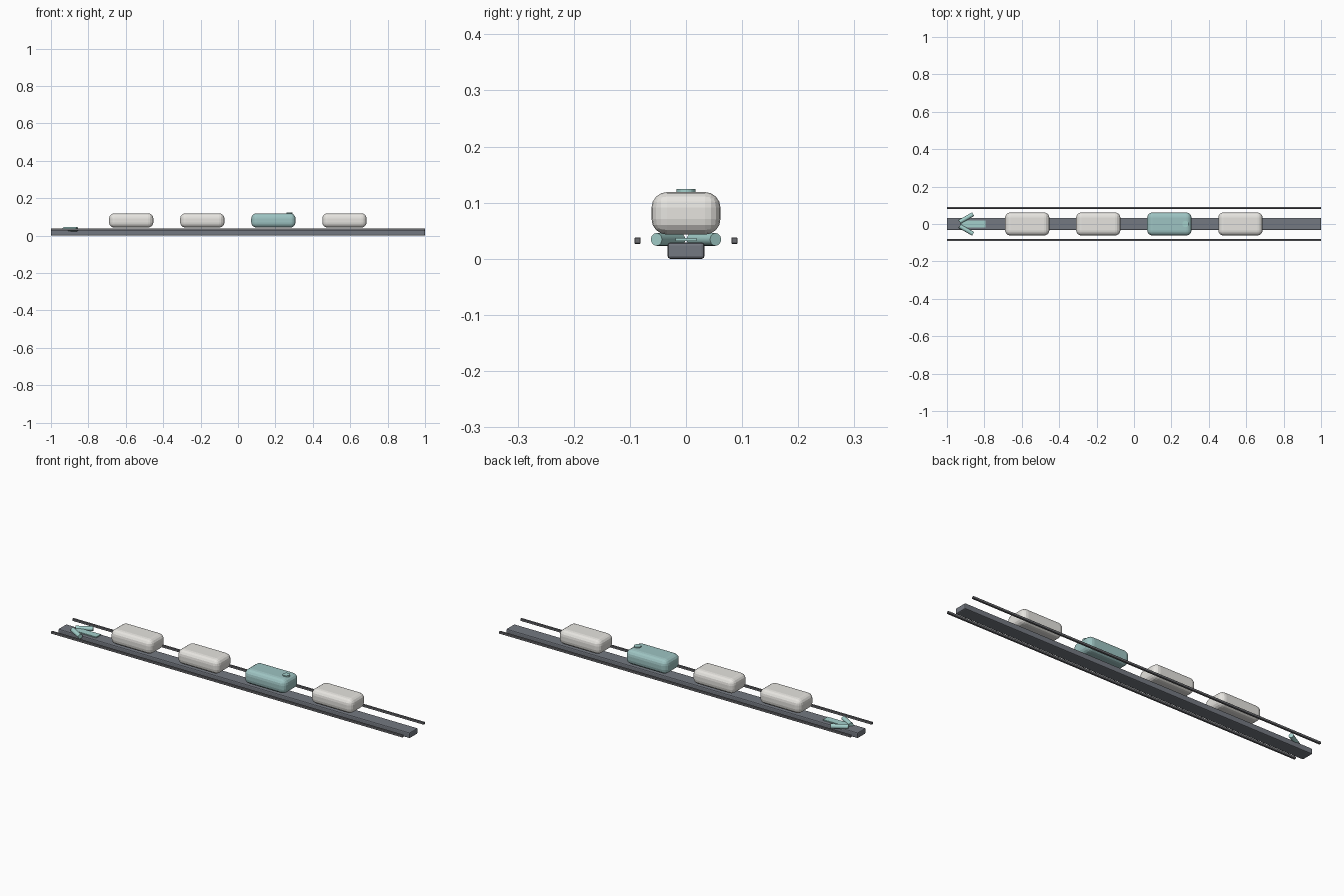
import bpy
import math

if "Cube" in bpy.data.objects:
    bpy.data.objects.remove(bpy.data.objects["Cube"])


def material(name, rgb):
    m = bpy.data.materials.new(name)
    m.diffuse_color = (*rgb, 1)
    m.use_nodes = True
    m.node_tree.nodes["Principled BSDF"].inputs["Base Color"].default_value = m.diffuse_color
    return m


BED = material("slate grey", (0.175, 0.19, 0.22))
RAIL = material("steel grey", (0.15, 0.153, 0.165))
PALE = material("warm white", (0.79, 0.775, 0.74))
TEAL = material("soft teal", (0.34, 0.55, 0.54))
ACCENT = material("bright teal", (0.37, 0.63, 0.60))


def finish(name, mat, bevel=0, segments=1):
    ob = bpy.context.object
    ob.name = name
    ob.data.materials.append(mat)
    if bevel:
        mod = ob.modifiers.new("rounding", 'BEVEL')
        mod.width = bevel
        mod.segments = segments
        mod.limit_method = 'NONE'
    return ob


def box(name, loc, size, mat, bevel=0, segments=1):
    bpy.ops.mesh.primitive_cube_add(size=1, location=loc)
    bpy.context.object.scale = size
    bpy.ops.object.transform_apply(location=False, rotation=False, scale=True)
    return finish(name, mat, bevel, segments)


# Long central bed
box("bed", (0, 0, 0.0145), (2, 0.066, 0.029), BED, 0.005, 2)

# Thin side rails
for side, label in ((-1, "front"), (1, "back")):
    box(label + "_rail", (0, side * 0.0862, 0.0325), (2, 0.0105, 0.0115), RAIL, 0.001, 1)

# Row of rounded blocks, the third one highlighted
for i in range(4):
    box(f"block_{i + 1}", (-0.571 + 0.38 * i, 0, 0.081), (0.237, 0.123, 0.076),
        TEAL if i == 2 else PALE, 0.028, 4)

# Round button on the highlighted block
bpy.ops.mesh.primitive_cylinder_add(vertices=24, radius=0.017, depth=0.012,
                                    location=(0.275, 0, 0.118))
finish("button", ACCENT)

# Direction arrow: flat shaft and two angled round barbs
box("arrow_shaft", (-0.858, 0, 0.0345), (0.13, 0.038, 0.005), ACCENT)
for side, label in ((-1, "front"), (1, "back")):
    bpy.ops.mesh.primitive_cylinder_add(
        vertices=20, radius=0.0113, depth=0.083,
        location=(-0.896, side * 0.032, 0.0345),
        rotation=(0, math.pi / 2, side * math.radians(30)))
    finish(label + "_arrow_barb", ACCENT)
    bpy.ops.object.shade_smooth_by_angle(angle=math.radians(35))
